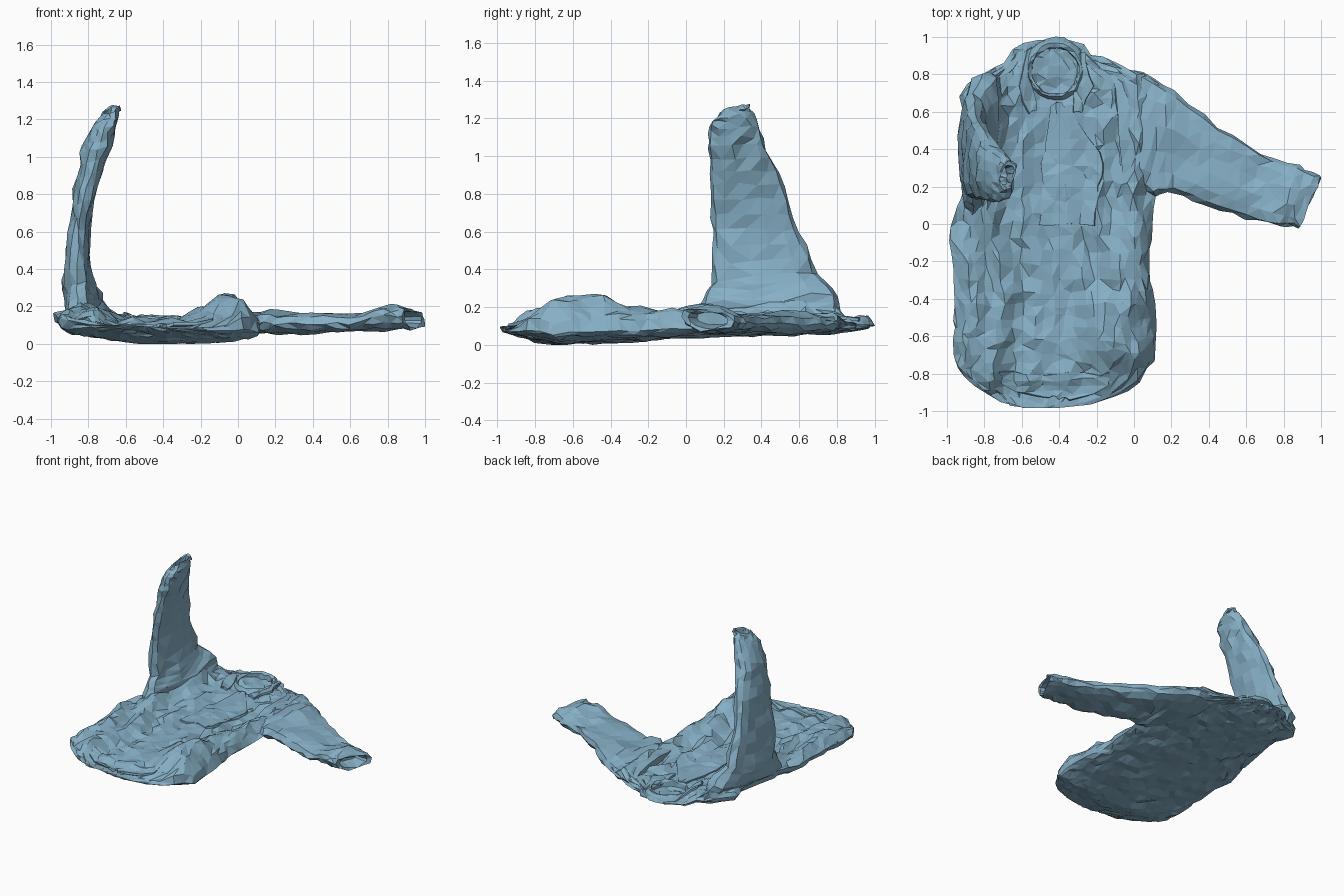
import bpy, bmesh, math, random
from mathutils import Vector, noise

if "Cube" in bpy.data.objects:
    bpy.data.objects.remove(bpy.data.objects["Cube"])

random.seed(4)


def interp(t, table, k=1):
    for a, b in zip(table, table[1:]):
        if t <= b[0]:
            f = max(0, (t - a[0]) / (b[0] - a[0]))
            return a[k] + (b[k] - a[k]) * f
    return table[-1][k]


def bump(x, y, cx, cy, sx, sy, p=2):
    return math.exp(-abs((x - cx) / sx) ** p - abs((y - cy) / sy) ** p)


def jit(a):
    return random.uniform(-a, a)


def finish(name, bm):
    bmesh.ops.remove_doubles(bm, verts=bm.verts, dist=0.0005)
    bmesh.ops.triangulate(bm, faces=bm.faces, quad_method='SHORT_EDGE')
    bmesh.ops.recalc_face_normals(bm, faces=bm.faces)
    me = bpy.data.meshes.new(name)
    bm.to_mesh(me)
    bm.free()
    ob = bpy.data.objects.new(name, me)
    bpy.context.collection.objects.link(ob)
    mat = bpy.data.materials.get("blue_cloth") or bpy.data.materials.new("blue_cloth")
    mat.diffuse_color = (0.24, 0.43, 0.56, 1)
    mat.use_nodes = True
    mat.node_tree.nodes["Principled BSDF"].inputs["Base Color"].default_value = mat.diffuse_color
    me.materials.append(mat)
    return ob


def skin(bm, rows, closed=False):
    for a, b in zip(rows, rows[1:]):
        n = len(a)
        for i in range(n if closed else n - 1):
            j = (i + 1) % n
            bm.faces.new((a[i], a[j], b[j], b[i]))


# Torso outline: y, left x, right x, bottom z, fullness
OUT = [(-0.985, -0.58, -0.42, 0.085, 0.0), (-0.965, -0.68, -0.27, 0.075, 0.1),
       (-0.92, -0.80, -0.10, 0.055, 0.3), (-0.84, -0.90, 0.03, 0.035, 0.8),
       (-0.77, -0.96, 0.09, 0.015, 1), (-0.71, -0.96, 0.12, 0.0, 1),
       (-0.45, -0.965, 0.11, 0.015, 1), (-0.2, -0.97, 0.08, 0.025, 1),
       (-0.05, -1.0, 0.10, 0.035, 1), (0.12, -0.93, 0.11, 0.04, 1),
       (0.25, -0.89, 0.14, 0.05, 1), (0.55, -0.88, 0.15, 0.055, 1),
       (0.67, -0.94, 0.15, 0.06, 1), (0.77, -0.86, 0.12, 0.065, 1),
       (0.84, -0.74, -0.05, 0.075, 0.9), (0.91, -0.66, -0.22, 0.08, 0.8),
       (0.97, -0.57, -0.28, 0.09, 0.5), (0.985, -0.50, -0.36, 0.10, 0.1)]
NECK = Vector((-0.42, 0.82))


def top_z(x, y):
    side = min(1, abs(x + 0.42) * 2.6 + 0.15)
    z = 0.12 + 0.07 * math.exp(-((x + 0.82) / 0.13) ** 2)
    z += 0.09 * math.exp(-((x - 0.01) / 0.11) ** 2) * interp(y, [(-0.15, 1), (0.15, 0.4)])
    z += 0.09 * bump(x, y, -0.10, -0.56, 0.16, 0.19, 6)
    z += 0.11 * bump(x, y, -0.84, 0.58, 0.17, 0.3) + 0.03 * bump(x, y, -0.85, -0.6, 0.1, 0.2)
    sway = 0.05 * math.sin(3.1 * y) + 0.04 * math.sin(7 * y + 1)
    z += 0.024 * math.sin(31 * (x + sway)) * side
    z += 0.04 * noise.noise(Vector((x * 8, y * 6, 2.3))) * (0.4 + 0.6 * side)
    r = math.hypot((x - NECK.x) / 0.14, (y - NECK.y) / 0.15)
    if r < 1:
        z = 0.095
    return min(z, 0.29)


# Torso: upper and lower cloth meeting at the side seams
bm = bmesh.new()
NX, NY = 24, 34
upper, lower = [], []
for j in range(NY + 1):
    y0 = -0.985 + 1.97 * (0.25 - 0.25 * math.cos(math.pi * j / NY) + 0.5 * j / NY)
    xl, xr, zb, full = (interp(y0, OUT, k) for k in (1, 2, 3, 4))
    up, lo = [], []
    for i in range(NX + 1):
        s = -1 + 2 * i / NX
        s = s * (1.25 - 0.25 * s * s)
        edge = i in (0, NX)
        end = j in (0, NY)
        x = (xl + xr) / 2 + s * (xr - xl) / 2 + jit(0.007 if edge or end else 0.016)
        y = y0 + (0 if end else jit(0.02))
        w = max(0, 1 - min(1, abs(s)) ** 6) ** 0.5
        b = zb + 0.04 * min(1, abs(x + 0.32) / 0.5) ** 2
        b += 0.02 * noise.noise(Vector((4 * x - 4 * y, 9 * x + 9 * y, 7))) * full
        mid = b + (0.03 + 0.05 * math.exp(-((x + 0.98) / 0.15) ** 2)) * full
        t = max(mid + 0.004, mid + (top_z(x, y) - mid) * full)
        v = bm.verts.new((x, y, mid + (t - mid) * w + (jit(0.011) * w * full)))
        up.append(v)
        lo.append(v if edge or end else
                  bm.verts.new((x, y, max(0.0, mid + (b - mid) * w + jit(0.005)))))
    upper.append(up)
    lower.append(lo)
skin(bm, upper)
for a, b in zip(lower, lower[1:]):
    for i in range(NX):
        vs = (a[i], b[i], b[i + 1], a[i + 1])
        if not bm.faces.get(vs):
            bm.faces.new(vs)
finish("torso", bm)


# Sleeve lofted between two edges, ending in a hollow cuff
def sleeve(name, stations, normal, axis, n=14, sub=3):
    bm = bmesh.new()
    S = [(Vector(a), Vector(b), t) for a, b, t in stations]
    full = []
    for p, q in zip(S, S[1:]):
        for k in range(sub):
            full.append(tuple(p[m] + (q[m] - p[m]) * (k / sub) for m in range(3)))
    full.append(S[-1])
    normal, axis = Vector(normal).normalized(), Vector(axis).normalized()

    def ring(a, b, t, scale, shift, noisy):
        out = []
        for i in range(n):
            an = 2 * math.pi * i / n
            c, s = math.cos(an), math.sin(an)
            s = math.copysign(abs(s) ** 0.7, s)
            p = (a + b) / 2 + (a - b) / 2 * c * scale + normal * (t / 2 * s * scale) + axis * shift
            f = noise.noise(p * 8) * 0.024 * abs(s)
            out.append(bm.verts.new(p + normal * f + Vector((jit(noisy), jit(noisy), jit(noisy)))))
        return out
    rows = [ring(a, b, t, 1, 0, 0.009) for a, b, t in full]
    a, b, t = S[-1]
    rows += [ring(a, b, t, 0.78, -0.005, 0.003), ring(a, b, t, 0.62, -0.10, 0.004)]
    skin(bm, rows, True)
    bm.faces.new(rows[0])
    bm.faces.new(rows[-1])
    finish(name, bm)


sleeve("flat_sleeve", [
    ((-0.12, 0.83, 0.11), (-0.05, 0.22, 0.11), 0.09),
    ((0.05, 0.81, 0.11), (0.11, 0.15, 0.11), 0.12),
    ((0.22, 0.71, 0.11), (0.20, 0.17, 0.11), 0.11),
    ((0.45, 0.52, 0.115), (0.38, 0.10, 0.11), 0.10),
    ((0.68, 0.38, 0.115), (0.60, 0.03, 0.11), 0.09),
    ((0.88, 0.31, 0.12), (0.78, -0.01, 0.15), 0.12),
    ((1.0, 0.25, 0.12), (0.88, -0.02, 0.15), 0.10)], (0, 0, 1), (1, -0.3, 0))

sleeve("raised_sleeve", [
    ((-0.86, 0.02, 0.12), (-0.74, 0.83, 0.14), 0.14),
    ((-0.86, 0.06, 0.20), (-0.80, 0.81, 0.26), 0.20),
    ((-0.86, 0.13, 0.32), (-0.86, 0.70, 0.38), 0.15),
    ((-0.855, 0.14, 0.60), (-0.855, 0.60, 0.60), 0.13),
    ((-0.81, 0.13, 0.84), (-0.82, 0.52, 0.84), 0.13),
    ((-0.75, 0.12, 1.04), (-0.77, 0.43, 1.04), 0.16),
    ((-0.71, 0.12, 1.16), (-0.70, 0.37, 1.20), 0.14),
    ((-0.68, 0.18, 1.23), (-0.67, 0.33, 1.275), 0.08)], (1, 0, 0.25), (0.25, 0, 1))


# Collar: soft rolled band around the neck opening
bm = bmesh.new()
rows = []
for k in range(24):
    a = 2 * math.pi * k / 24
    d = Vector((math.cos(a), math.sin(a), 0))
    back = 0.5 + 0.5 * d.y
    c = Vector((NECK.x + 0.13 * d.x, NECK.y + 0.13 * d.y, 0.115 + 0.01 * back))
    prof = [(0.05, -0.02), (0.035, 0.008), (0.015, 0.03), (-0.004, 0.02), (-0.008, -0.03)]
    rows.append([bm.verts.new(c + d * (r * (0.6 + 0.4 * back) + jit(0.006)) + Vector((0, 0, h + jit(0.006))))
                 for r, h in prof])
skin(bm, rows + rows[:1], True)
finish("collar", bm)


# Thin cloth layers laid over the torso front
def overlay(name, left, right, lift, nx, ny, y0, y1):
    bm = bmesh.new()
    rows = []
    for j in range(ny + 1):
        y = y0 + (y1 - y0) * j / ny
        xl, xr = interp(y, left), interp(y, right)
        full = interp(y, OUT, 4)
        row = []
        for i in range(nx + 1):
            x = xl + (xr - xl) * i / nx + jit(0.01)
            b = interp(y, OUT, 3) + 0.03
            row.append(bm.verts.new((x, y + jit(0.012), b + (top_z(x, y) - b) * full + lift + jit(0.006))))
        rows.append(row)
    skin(bm, rows)
    ob = finish(name, bm)
    mod = ob.modifiers.new("thickness", 'SOLIDIFY')
    mod.thickness = 0.016
    mod.offset = -1


overlay("placket", [(0.0, -0.50), (0.35, -0.49), (0.64, -0.44)],
        [(0.0, -0.22), (0.35, -0.16), (0.64, -0.38)], 0.008, 4, 10, 0.0, 0.64)
overlay("front_hem", [(-0.93, -0.5), (-0.88, -0.70), (-0.8, -0.72)],
        [(-0.93, -0.35), (-0.88, -0.15), (-0.8, -0.12)], 0.012, 8, 4, -0.93, -0.8)
for side, name in ((-1, "collar_flap_left"), (1, "collar_flap_right")):
    inner = [(0.6, NECK.x + side * 0.10), (0.72, NECK.x + side * 0.11), (0.92, NECK.x + side * 0.13)]
    outer = [(0.6, NECK.x + side * 0.14), (0.72, NECK.x + side * 0.20), (0.92, NECK.x + side * 0.15)]
    overlay(name, inner, outer, 0.014, 2, 5, 0.6, 0.92)
